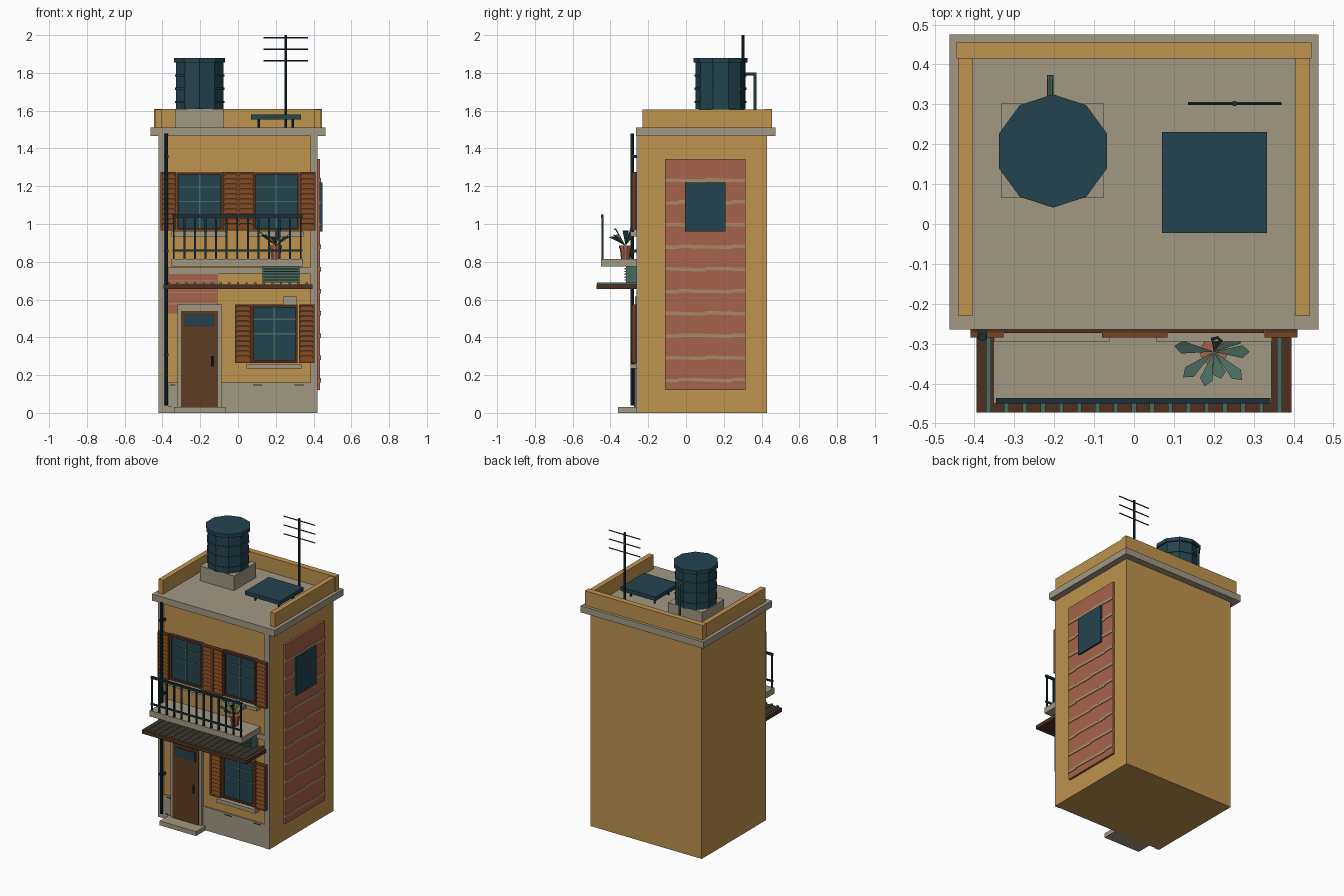
import bpy, bmesh, math
from mathutils import Vector

default = bpy.data.objects.get("Cube")
if default:
    bpy.data.objects.remove(default, do_unlink=True)


def to_linear(byte):
    c = byte / 255
    return c / 12.92 if c < .04 else ((c + .055) / 1.055) ** 2.4


def make_material(name, code):
    mat = bpy.data.materials.new(name)
    color = [to_linear(b) for b in bytes.fromhex(code)] + [1]
    mat.diffuse_color = color
    mat.use_nodes = True
    shader = mat.node_tree.nodes["Principled BSDF"]
    shader.inputs["Base Color"].default_value = color
    shader.inputs["Roughness"].default_value = .9
    return mat


palette = {name: make_material(name, code) for name, code in {
    "ochre_wall": "BF934E", "pale_stone": "A29883", "red_brick": "A7634C",
    "mortar": "A98A66", "shutter_brown": "77441F", "door_brown": "5C3D22",
    "dark_timber": "4E3022", "teal_glass": "24434F", "dark_metal": "1B3138",
    "leaf_green": "4A6C60"}.items()}


def finish(name, mat, bm):
    mesh = bpy.data.meshes.new(name)
    bm.to_mesh(mesh)
    bm.free()
    mesh.materials.append(palette[mat])
    obj = bpy.data.objects.new(name, mesh)
    bpy.context.collection.objects.link(obj)
    return obj


def box(name, mat, xs, ys, zs):
    """Box given by its extent along each axis."""
    bm = bmesh.new()
    bmesh.ops.create_cube(bm, size=1)
    for v in bm.verts:
        for axis, (low, high) in enumerate((xs, ys, zs)):
            v.co[axis] = high if v.co[axis] > 0 else low
    return finish(name, mat, bm)


def rod(name, mat, start, end, radius, sides=8, end_radius=None):
    """Straight round bar between two points."""
    start, end = Vector(start), Vector(end)
    axis = end - start
    bm = bmesh.new()
    bmesh.ops.create_cone(bm, cap_ends=True, segments=sides, radius1=radius,
                          radius2=end_radius or radius, depth=axis.length)
    obj = finish(name, mat, bm)
    obj.location = (start + end) / 2
    obj.rotation_mode = 'QUATERNION'
    obj.rotation_quaternion = axis.to_track_quat('Z', 'Y')
    return obj


FRONT = -.25          # facade plane
SIDE = .42            # half width of the house


def on_facade(name, mat, xs, zs, depth, start=0):
    """Box standing out from the facade by the given depth."""
    return box(name, mat, xs, (FRONT - depth, FRONT - start), zs)


# House body, roof slab and parapet
box("house_body", "ochre_wall", (-SIDE, SIDE), (FRONT, .43), (0, 1.47))
box("roof_slab", "pale_stone", (-.463, .463), (-.265, .475), (1.465, 1.51))
box("parapet_back", "ochre_wall", (-.445, .445), (.415, .455), (1.51, 1.61))
for side, sign in (("left", 1), ("right", -1)):
    edges = sorted((sign * .405, sign * .44))
    box("parapet_" + side, "ochre_wall", edges, (-.23, .415), (1.51, 1.605))
    edges = sorted((sign * .385, sign * SIDE))
    on_facade("corner_strip_" + side, "pale_stone", edges, (0, 1.465), .012)

# Plinth, floor band and worn plaster
on_facade("plinth", "pale_stone", (-SIDE, SIDE), (0, .16), .008)
on_facade("floor_band", "pale_stone", (-.385, .385), (.735, .77), .012)
on_facade("brick_patch", "red_brick", (-.375, -.105), (.525, .735), .006)
for row in range(3):
    z = .575 + row * .06
    on_facade("patch_mortar", "mortar", (-.375, -.105), (z, z + .006), .008)
on_facade("meter_box", "pale_stone", (.24, .31), (.57, .615), .02)
for x, z, width in ((.08, .145, .05), (.3, .145, .05), (-.36, .145, .03), (-.37, .03, .02)):
    on_facade("plinth_crack", "dark_metal", (x, x + width), (z, z + .005), .01)

# Door with frame, transom, handle and step
on_facade("door_frame", "pale_stone", (-.32, -.085), (.03, .575), .02)
on_facade("door_leaf", "door_brown", (-.302, -.105), (.03, .54), .026)
on_facade("transom_frame", "dark_timber", (-.286, -.124), (.455, .525), .03)
on_facade("transom_glass", "teal_glass", (-.28, -.13), (.461, .519), .032)
rod("door_handle", "dark_metal", (-.137, -.285, .245), (-.137, -.285, .3), .007)
box("door_step", "pale_stone", (-.34, -.065), (-.36, FRONT), (0, .03))


def shutter(x, z, width, height):
    """Louvred shutter: backing board, border and tilted slats."""
    right, top, rim = x + width, z + height, .01
    on_facade("shutter_board", "dark_timber", (x, right), (z, top), .022, .012)
    for edge in (x, right - rim):
        on_facade("shutter_stile", "shutter_brown", (edge, edge + rim), (z, top), .035, .012)
    for edge in (z, top - rim):
        on_facade("shutter_rail", "shutter_brown", (x, right), (edge, edge + rim), .035, .012)
    count = 11
    pitch = (height - 2 * rim) / count
    for i in range(count):
        low = z + rim + i * pitch
        slat = on_facade("shutter_slat", "shutter_brown", (x + rim, right - rim),
                         (low, low + pitch * .85), .033, .02)
        for v in slat.data.vertices:      # slope the upper edge back
            if v.co.z > low + pitch / 2 and v.co.y < FRONT - .03:
                v.co.y += .008


def window(x, z, width, height):
    """Framed window with muntins and a sill."""
    right, top, rim = x + width, z + height, .014
    middle_x, middle_z = x + width / 2, z + height / 2
    on_facade("window_glass", "teal_glass", (x, right), (z, top), .014)
    for edge in (x, right - rim):
        on_facade("window_jamb", "dark_timber", (edge, edge + rim), (z, top), .023)
    for edge in (z, top - rim):
        on_facade("window_head", "dark_timber", (x, right), (edge, edge + rim), .023)
    on_facade("muntin_upright", "leaf_green", (middle_x - .004, middle_x + .004),
              (z + rim, top - rim), .019)
    for level in (middle_z, middle_z + height / 4):
        on_facade("muntin_cross", "leaf_green", (x + rim, right - rim),
                  (level - .003, level + .003), .018)
    on_facade("window_sill", "pale_stone", (x - .025, right + .02), (z - .03, z - .005), .045)


# Windows and shutters
for x, z in ((-.326, .965), (.08, .965), (.07, .265)):
    window(x, z, .246, .308)
for x, z in ((-.41, .965), (-.08, .965), (.001, .965), (.327, .965), (-.015, .265), (.322, .265)):
    shutter(x, z, .083, .31)

# Side brick panel with mortar courses and a small window
box("side_brick_panel", "red_brick", (SIDE, .435), (-.11, .315), (.12, 1.345))
for row in range(10):
    for part in range(6):
        y = -.11 + part * .0708
        z = .162 + row * .1175 + (row * 2 + part * 3) % 4 * .002
        box("mortar_course", "mortar", (.43, .439), (y, y + .0708), (z, z + .018))
box("side_window", "teal_glass", (SIDE, .447), (-.005, .21), (.96, 1.22))

# Balcony with railing
box("balcony_slab", "pale_stone", (-.352, .345), (-.45, FRONT), (.775, .815))
RAIL = -.443
for z, size in ((.86, .005), (1.042, .007)):
    box("balcony_rail", "dark_metal", (-.346, .342), (RAIL - size, RAIL + size), (z - size, z + size))
for i in range(13):
    x = -.34 + i * .056
    box("baluster", "dark_metal", (x - .005, x + .005), (RAIL - .005, RAIL + .005), (.815, 1.04))

# Ribbed canopy over the door
box("canopy", "dark_timber", (-.395, .395), (-.473, FRONT), (.655, .68))
for i in range(17):
    x = -.365 + i * .0456
    box("canopy_rib", "leaf_green", (x - .006, x + .006), (-.472, FRONT), (.68, .69))

# Air conditioner under the balcony
on_facade("air_conditioner", "leaf_green", (.13, .325), (.69, .775), .068)
for i in range(5):
    z = .7 + i * .015
    on_facade("vent_slat", "leaf_green", (.135, .32), (z, z + .007), .076, .06)

# Potted plant
POT = Vector((.2, -.32, .885))
rod("plant_pot", "red_brick", POT - Vector((0, 0, .07)), POT, .024, 10, .032)
rod("pot_rim", "red_brick", POT - Vector((0, 0, .015)), POT, .035, 10)


def leaf(angle, reach, rise, width):
    out = Vector((math.cos(angle), math.sin(angle), 0))
    across = Vector((-out.y, out.x, 0)) * width
    body = POT + out * reach * .8 + Vector((0, 0, rise))
    tip = POT + out * reach + Vector((0, 0, rise * .9))
    bm = bmesh.new()
    bm.faces.new([bm.verts.new(p) for p in (POT, body + across, tip, body - across)])
    finish("plant_leaf", "leaf_green", bm)


for degrees, reach, rise in ((-140, .1, .06), (-105, .09, .05), (-75, .07, .09), (-45, .1, .05),
                             (0, .09, .08), (30, .085, .06), (75, .04, .1), (172, .1, .07)):
    leaf(math.radians(degrees), reach, rise, .016)

# Downpipe with brackets
rod("downpipe", "dark_metal", (-.38, -.284, .04), (-.38, -.284, 1.48), .01)
for z in (.3, .85, 1.35):
    box("pipe_bracket", "dark_metal", (-.392, -.368), (-.29, FRONT), (z, z + .015))

# Water tank on its plinth
CX, CY = -.203, .183


def drum(name, low, high, radius):
    obj = rod(name, "teal_glass", (CX, CY, low), (CX, CY, high), radius, 10)
    obj.rotation_mode = 'XYZ'
    obj.rotation_euler = (0, 0, 0)


box("tank_plinth", "pale_stone", (-.333, -.076), (.065, .302), (1.51, 1.61))
drum("tank_body", 1.61, 1.86, .132)
drum("tank_lid", 1.855, 1.88, .142)
for z in (1.64, 1.71, 1.78):
    drum("tank_band", z, z + .012, .137)
rod("tank_pipe_outlet", "leaf_green", (-.21, .3, 1.795), (-.21, .373, 1.795), .008)
rod("tank_pipe_drop", "leaf_green", (-.21, .366, 1.51), (-.21, .366, 1.8), .008)

# Roof panel on short legs, and aerial
box("roof_panel", "teal_glass", (.07, .333), (-.022, .23), (1.553, 1.58))
for x in (.11, .29):
    for y in (.03, .18):
        rod("panel_leg", "dark_metal", (x, y, 1.51), (x, y, 1.56), .006)
rod("aerial_mast", "dark_metal", (.252, .302, 1.51), (.252, .302, 2), .007)
for z in (1.865, 1.925, 1.985):
    rod("aerial_bar", "dark_metal", (.135, .302, z), (.37, .302, z), .004, 6)
